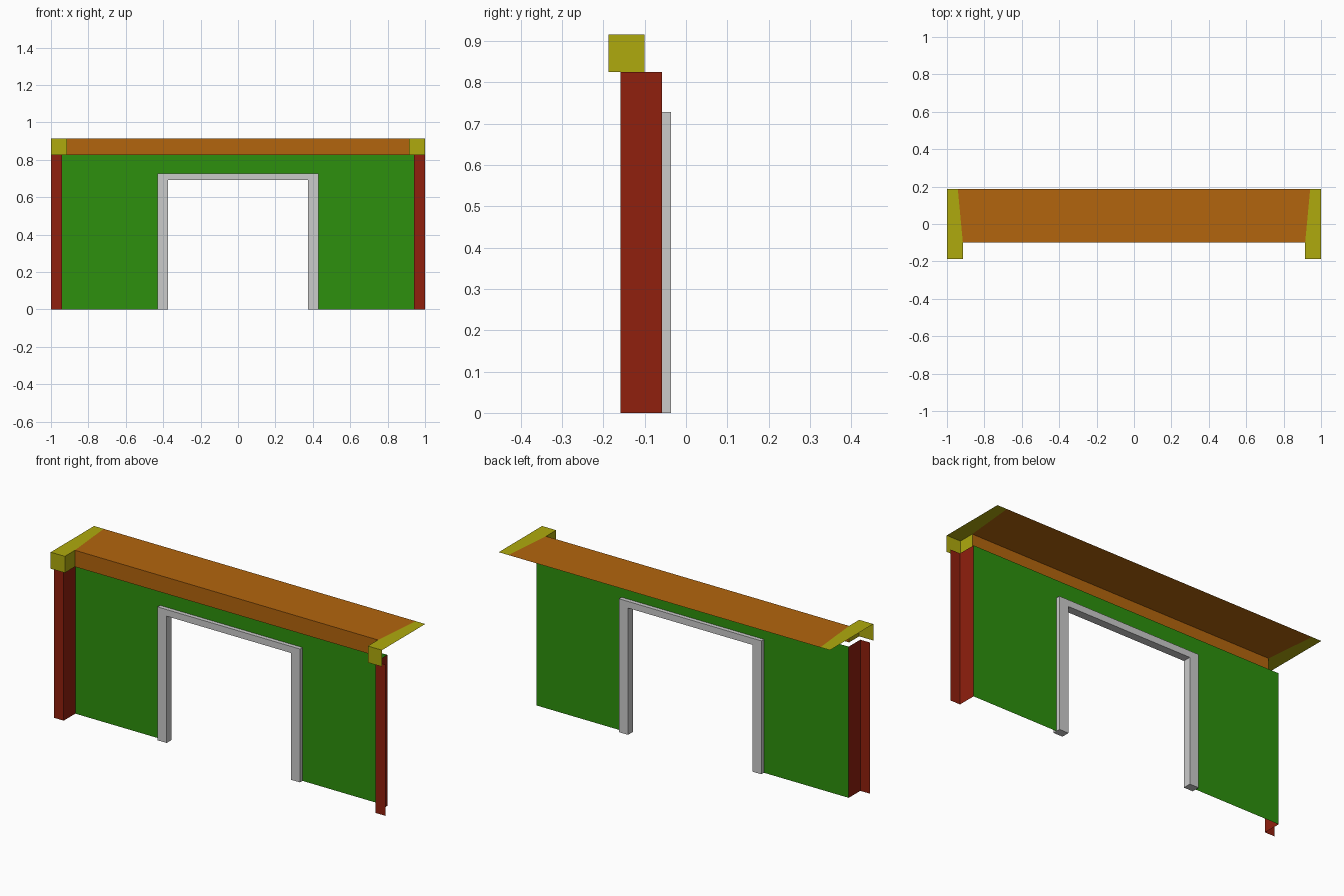
import bpy
import bmesh

if "Cube" in bpy.data.objects:
    bpy.data.objects.remove(bpy.data.objects["Cube"])


def colour(name, rgb):
    m = bpy.data.materials.new(name)
    m.diffuse_color = (*rgb, 1)
    m.use_nodes = True
    m.node_tree.nodes["Principled BSDF"].inputs["Base Color"].default_value = m.diffuse_color
    return m


RED = colour("red", (0.28, 0.014, 0.004))
GREEN = colour("green", (0.026, 0.28, 0.004))
ORANGE = colour("orange", (0.45, 0.13, 0.004))
YELLOW = colour("yellow", (0.43, 0.40, 0.004))


def sheet(name, faces, mat=None, mirror=False, depth=0):
    """Open sheet made of flat faces; optionally extruded in +y or mirrored in x."""
    bm = bmesh.new()
    for pts in faces:
        bm.faces.new([bm.verts.new(p) for p in pts])
    bmesh.ops.remove_doubles(bm, verts=bm.verts, dist=1e-5)
    if depth:
        # keep the front cap and push a copy back to make a closed solid
        res = bmesh.ops.extrude_face_region(bm, geom=bm.faces[:], use_keep_orig=True)
        moved = [v for v in res["geom"] if isinstance(v, bmesh.types.BMVert)]
        bmesh.ops.translate(bm, verts=moved, vec=(0, depth, 0))
        bmesh.ops.recalc_face_normals(bm, faces=bm.faces[:])
    me = bpy.data.meshes.new(name)
    bm.to_mesh(me)
    bm.free()
    ob = bpy.data.objects.new(name, me)
    bpy.context.collection.objects.link(ob)
    if mat:
        me.materials.append(mat)
    if mirror:
        ob.modifiers.new("Mirror", "MIRROR").use_axis[0] = True
    return ob


def arch(y, xi, zi, xo, zo):
    """Upside-down U outline in the xz plane, facing -y."""
    xz = [(-xo, 0), (-xi, 0), (-xi, zi), (xi, zi), (xi, 0), (xo, 0), (xo, zo), (-xo, zo)]
    return [(x, y, z) for x, z in xz]


WALL_Y, PIER_Y = -0.058, -0.158
ROOF_Y, CAP_Y, BACK_Y = -0.1, -0.187, 0.187
WALL_TOP, TOP = 0.825, 0.915
PIER_X, CAP_X, BACK_X = 0.942, 0.915, 0.942

# Wall with doorway, and the door frame standing proud on both sides
sheet("wall", [arch(WALL_Y, 0.40, 0.71, PIER_X, WALL_TOP)], GREEN)
sheet("door_frame", [arch(-0.08, 0.375, 0.692, 0.43, 0.728)], depth=0.044)


def upright(x0, x1, y, z0, z1):
    return [(x0, y, z0), (x1, y, z0), (x1, y, z1), (x0, y, z1)]


def inner_side(x, y0, y1, z0, z1):
    return [(x, y1, z0), (x, y0, z0), (x, y0, z1), (x, y1, z1)]


# Corner piers: front face and return to the wall
sheet("corner_piers", [
    upright(PIER_X, 1, PIER_Y, 0, WALL_TOP),
    inner_side(PIER_X, PIER_Y, WALL_Y, 0, WALL_TOP),
], RED, mirror=True)

# Roof slab: fascia and tapered top
sheet("roof", [
    upright(-CAP_X, CAP_X, ROOF_Y, WALL_TOP, TOP),
    [(-CAP_X, ROOF_Y, TOP), (CAP_X, ROOF_Y, TOP), (BACK_X, BACK_Y, TOP), (-BACK_X, BACK_Y, TOP)],
], ORANGE)

# Roof end caps: front, inner side and top
sheet("roof_end_caps", [
    upright(CAP_X, 1, CAP_Y, WALL_TOP, TOP),
    inner_side(CAP_X, CAP_Y, ROOF_Y, WALL_TOP, TOP),
    [(CAP_X, CAP_Y, TOP), (1, CAP_Y, TOP), (1, BACK_Y, TOP), (BACK_X, BACK_Y, TOP),
     (CAP_X, ROOF_Y, TOP)],
], YELLOW, mirror=True)
